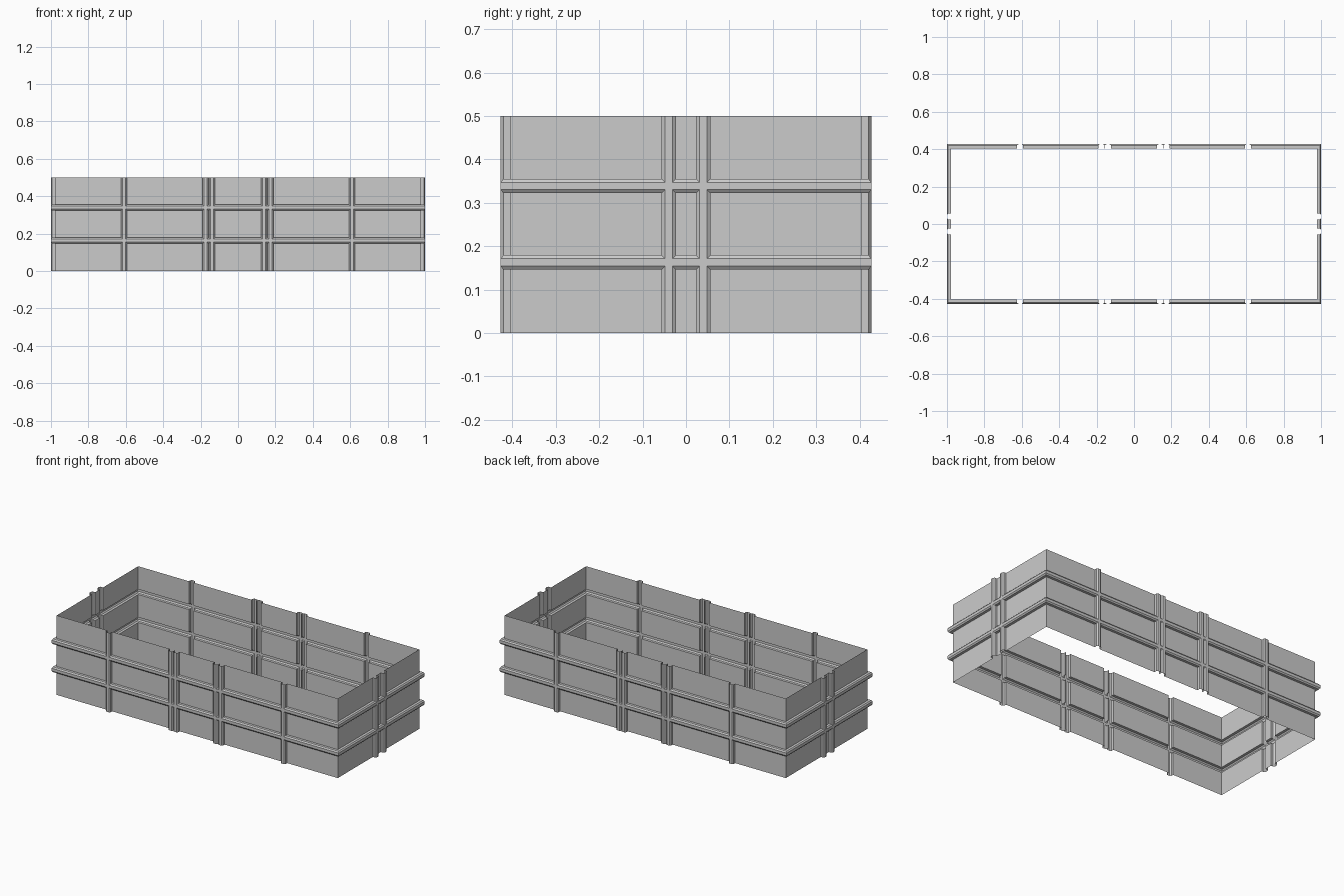
import bpy, bmesh
from mathutils import Vector

if "Cube" in bpy.data.objects:
    bpy.data.objects.remove(bpy.data.objects["Cube"])

HALF_X, HALF_Y, HEIGHT = 0.978, 0.405, 0.5   # recessed panel planes
RIB_W = 0.033                                # rib width at its base
# (depth outwards, widening of the panel opening): panel, rib side, chamfer
RINGS = [(0.0, 0.0), (0.016, 0.0), (0.022, 0.008)]
LONG_RIBS = [-0.609, -0.174, -0.139, 0.139, 0.174, 0.609]
SHORT_RIBS = [-0.04, 0.04]
BAND_Z = [0.1625, 0.3385]


def spans(lo, hi, ribs, corner):
    """Panel intervals between ribs as (low, high) for every ring."""
    out = []
    for k in range(len(ribs) + 1):
        pair = []
        for depth, grow in RINGS:
            end = depth if corner else 0.0
            a = lo - end if k == 0 else ribs[k - 1] + RIB_W / 2 - grow
            b = hi + end if k == len(ribs) else ribs[k] - RIB_W / 2 + grow
            pair.append((a, b))
        out.append(pair)
    return out


def build_side(bm, n, offset, half, ribs):
    n = Vector(n)
    u_dir = Vector((-n.y, n.x, 0))

    def face(pts):
        bm.faces.new([bm.verts.new(u_dir * u + n * (offset + d) + Vector((0, 0, z)))
                      for u, z, d in pts])

    us = spans(-half, half, ribs, True)
    zs = spans(0, HEIGHT, BAND_Z, False)

    # recessed panels with chamfered rib flanks around them
    for i, pu in enumerate(us):
        for j, pz in enumerate(zs):
            rings = []
            for k, (d, _) in enumerate(RINGS):
                (a, b), (c, e) = pu[k], pz[k]
                rings.append([(a, c, d), (b, c, d), (b, e, d), (a, e, d)])
            face(rings[0])
            has_rib = [j > 0, i < len(us) - 1, j < len(zs) - 1, i > 0]
            for inner, outer in zip(rings, rings[1:]):
                for s in range(4):
                    if has_rib[s]:
                        t = (s + 1) % 4
                        face([outer[s], outer[t], inner[t], inner[s]])

    # flat outer faces of the rib lattice
    ub = [v for p in us for v in p[-1]]
    zb = [v for p in zs for v in p[-1]]
    d = RINGS[-1][0]
    for i in range(len(ub) - 1):
        for j in range(len(zb) - 1):
            if i % 2 or j % 2:
                face([(ub[i], zb[j], d), (ub[i + 1], zb[j], d),
                      (ub[i + 1], zb[j + 1], d), (ub[i], zb[j + 1], d)])


# four open sheet walls joined at the corners
bm = bmesh.new()
for s in (-1, 1):
    build_side(bm, (0, s, 0), HALF_Y, HALF_X, LONG_RIBS)
    build_side(bm, (s, 0, 0), HALF_X, HALF_Y, SHORT_RIBS)
bmesh.ops.remove_doubles(bm, verts=bm.verts, dist=0.0002)
mesh = bpy.data.meshes.new("ribbed_wall")
bm.to_mesh(mesh)
bm.free()
bpy.context.collection.objects.link(bpy.data.objects.new("ribbed_wall", mesh))
